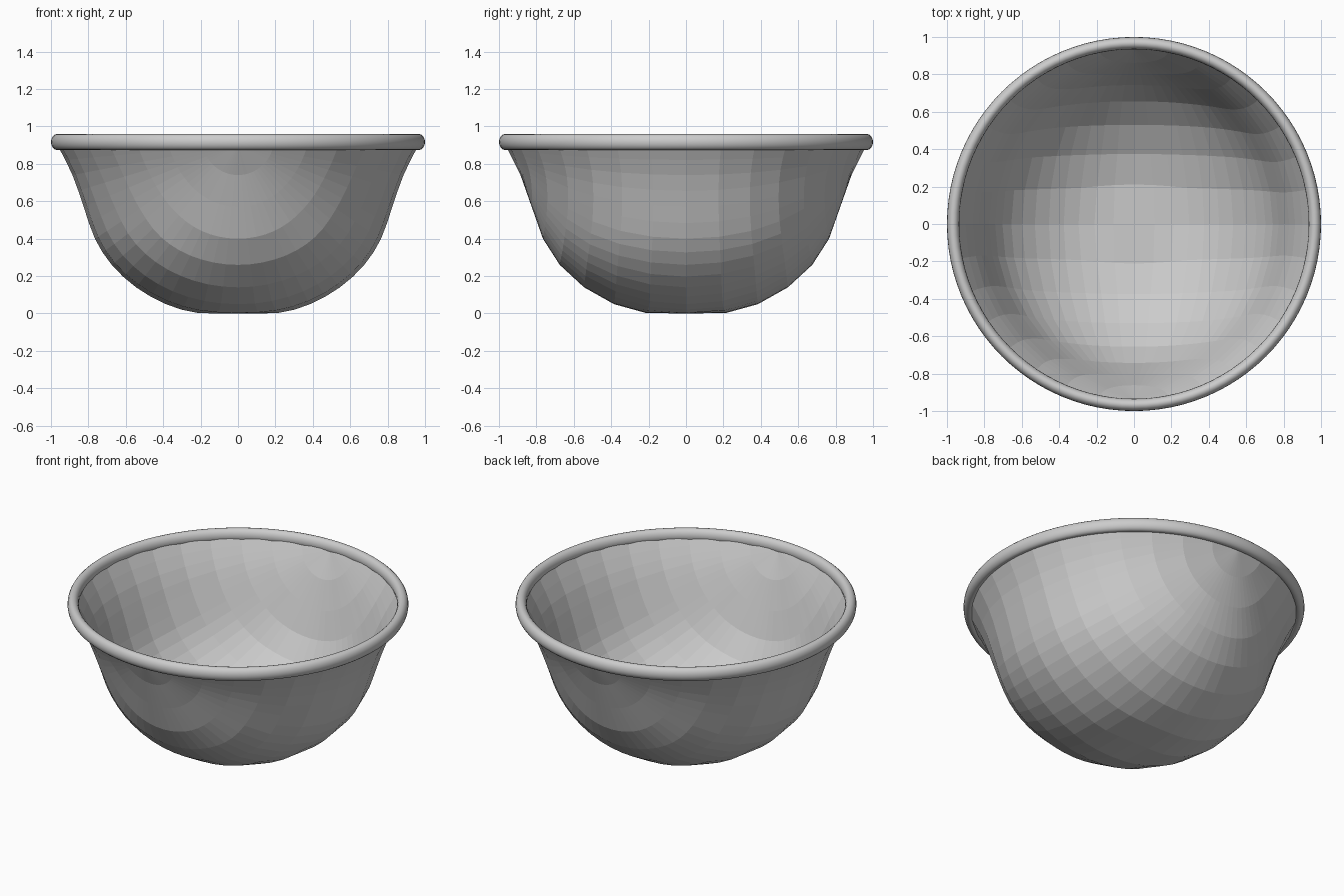
import bpy, bmesh, math
from mathutils import Matrix

if "Cube" in bpy.data.objects:
    bpy.data.objects.remove(bpy.data.objects["Cube"])

# Bowl profile: (radius, height) at every 11.25 degrees from bottom to rim
PROFILE = [(0, 0), (.215, .003), (.385, .05), (.545, .14), (.675, .26),
           (.765, .40), (.825, .57), (.885, .74), (.965, .90)]


def profile_at(angle):
    """Smoothly interpolated profile point (Catmull-Rom)."""
    t = max(0, min(angle / (math.pi / 16), 7.9999))
    i, f = int(t), t - int(t)
    mirror = (-PROFILE[1][0], PROFILE[1][1])
    p0 = PROFILE[i - 1] if i else mirror
    p1, p2 = PROFILE[i], PROFILE[i + 1]
    p3 = PROFILE[i + 2] if i < 7 else (1.05, 1.05)
    return [.5 * (2 * b + (c - a) * f + (2 * a - 5 * b + 4 * c - d) * f * f
                  + (3 * b - a - 3 * c + d) * f ** 3)
            for a, b, c, d in zip(p0, p1, p2, p3)]


# Bowl shell: lower half of a sphere with poles front and back, bent to the profile
bm = bmesh.new()
bmesh.ops.create_uvsphere(bm, u_segments=64, v_segments=16, radius=1,
                          matrix=Matrix.Rotation(math.pi / 2, 4, 'X'))
bmesh.ops.delete(bm, geom=[v for v in bm.verts if v.co.z > 1e-4], context='VERTS')
for v in bm.verts:
    flat = math.hypot(v.co.x, v.co.y)
    r, z = profile_at(math.atan2(flat, -v.co.z))
    k = r / flat if flat > 1e-5 else 0
    v.co = (v.co.x * k, v.co.y * k, max(z, 0))
bmesh.ops.recalc_face_normals(bm, faces=bm.faces)
if sum(f.normal.z for f in bm.faces) > 0:
    bmesh.ops.reverse_faces(bm, faces=bm.faces)
mesh = bpy.data.meshes.new("bowl_shell")
bm.to_mesh(mesh)
bm.free()
bowl = bpy.data.objects.new("bowl_shell", mesh)
bpy.context.collection.objects.link(bowl)
wall = bowl.modifiers.new("wall", 'SOLIDIFY')
wall.thickness = 0.025
wall.offset = -1

# Rolled rim
bpy.ops.mesh.primitive_torus_add(location=(0, 0, .917), major_radius=.967,
                                 minor_radius=.033, major_segments=96, minor_segments=16)
rim = bpy.context.object
rim.name = "rolled_rim"
rim.scale.z = 1.3
bpy.ops.object.shade_smooth()
